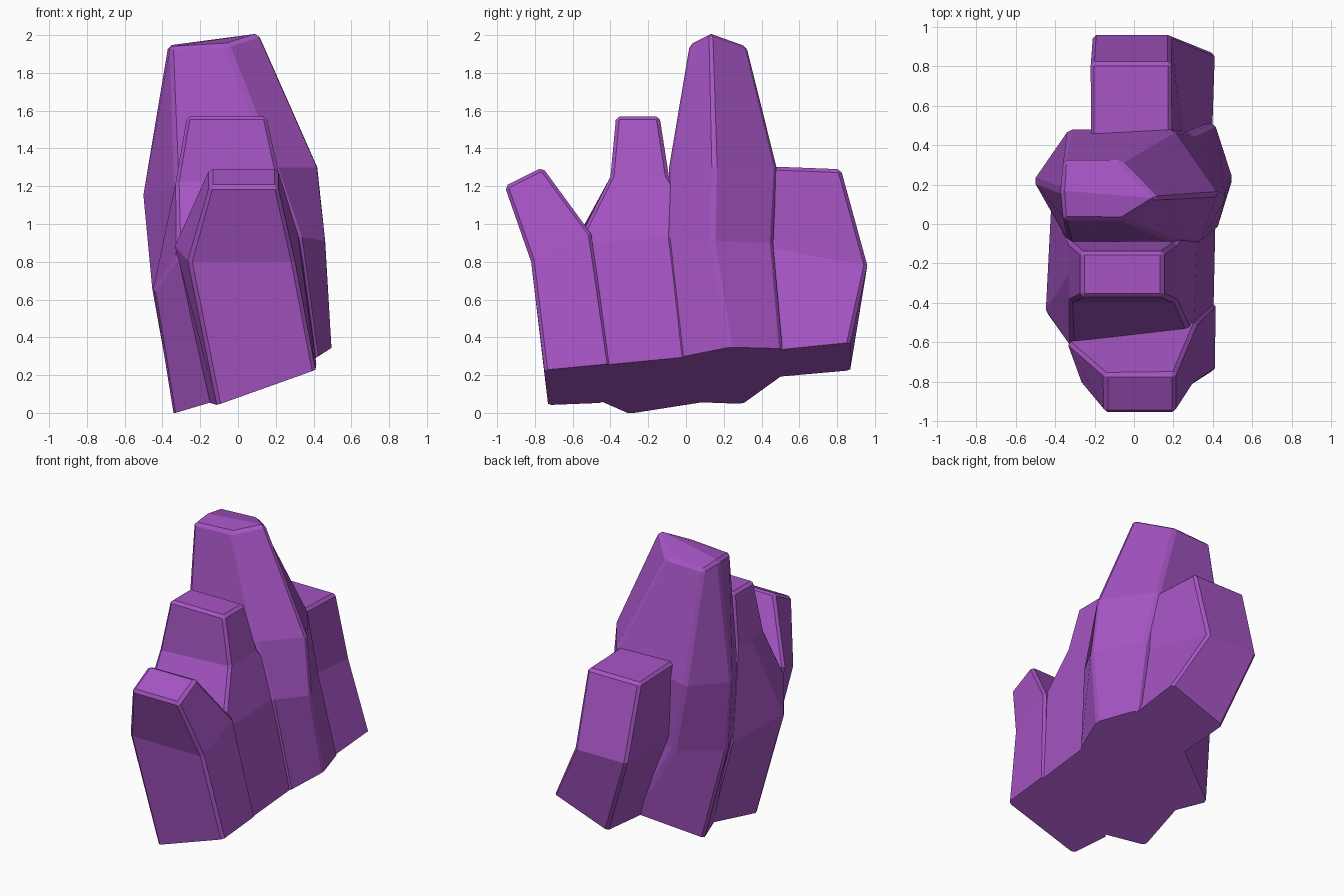
import bpy, bmesh
from mathutils import Vector

if "Cube" in bpy.data.objects:
    bpy.data.objects.remove(bpy.data.objects["Cube"])

purple = bpy.data.materials.new("purple_crystal")
purple.diffuse_color = (0.38, 0.09, 0.55, 1)
purple.use_nodes = True
purple.node_tree.nodes["Principled BSDF"].inputs["Base Color"].default_value = purple.diffuse_color
BASE, SLOPE_X, SLOPE_Y = 0.147, 0.36, 0.09   # sloping cut under all shards


def shard(name, base, *rings):
    """Loft a shard from below the sloping base through each ring, then chip its edges."""
    foot = [Vector((x, y, BASE + SLOPE_X * x + SLOPE_Y * y)) for x, y in base]
    rings = [[Vector(p) for p in ring] for ring in rings]
    below = [p + (p - q) * 0.15 for p, q in zip(foot, rings[0])]
    n = len(base)
    bm = bmesh.new()
    loops = [[bm.verts.new(p) for p in ring] for ring in [below, *rings]]
    for low, high in zip(loops, loops[1:]):
        for i in range(n):
            j = (i + 1) % n
            bm.faces.new((low[i], low[j], high[j], high[i]))
    bm.faces.new(loops[0][::-1])
    top = loops[-1]
    if n == 6:                               # six-sided tips have a slight ridge
        bm.faces.new((top[0], top[1], top[2], top[5]))
        bm.faces.new((top[2], top[3], top[4], top[5]))
    else:
        bm.faces.new(top)
    bmesh.ops.recalc_face_normals(bm, faces=bm.faces)
    mesh = bpy.data.meshes.new(name)
    bm.to_mesh(mesh)
    bm.free()
    mesh.materials.append(purple)
    obj = bpy.data.objects.new(name, mesh)
    bpy.context.collection.objects.link(obj)
    bevel = obj.modifiers.new("chipped_edges", "BEVEL")
    bevel.width = 0.018
    bevel.segments = 1
    bevel.limit_method = "ANGLE"
    bevel.angle_limit = 0.5
    return obj


# Short front shard, leaning forward
front = shard("front_shard",
              [(-.11, -.73), (.41, -.75), (.415, -.4), (-.15, -.44)],
              [(-.26, -.82, .8), (.3, -.82, .8), (.32, -.5, .95), (-.34, -.6, .89)],
              [(-.15, -.96, 1.2), (.21, -.96, 1.2), (.21, -.76, 1.3), (-.15, -.76, 1.3)])

# Medium shard behind it
middle = shard("middle_shard",
               [(-.05, -.5), (.4, -.6), (.415, .1), (-.27, .12), (-.345, -.3)],
               [(-.32, -.63, .83), (.3, -.58, .89), (.33, .1, .95), (-.42, .1, .65), (-.45, -.45, .65)],
               [(-.33, -.4, 1.22), (.22, -.4, 1.25), (.22, -.09, 1.25), (-.33, -.09, 1.22), (-.33, -.25, 1.22)],
               [(-.27, -.37, 1.57), (.15, -.37, 1.57), (.15, -.14, 1.57), (-.27, -.14, 1.57), (-.27, -.25, 1.57)])

# Tall six-sided shard
tall = shard("tall_shard",
             [(-.27, .07), (.42, -.03), (.5, .23), (.41, .51), (.03, .53), (-.35, .3)],
             [(-.37, -.05, .75), (.33, -.1, .93), (.47, .14, .91), (.3, .46, .9), (-.24, .48, .7), (-.46, .2, .65)],
             [(-.33, -.09, 1.2), (.2, -.09, 1.3), (.43, .15, 1.3), (.2, .48, 1.3), (-.33, .48, 1.17), (-.51, .22, 1.15)],
             [(-.36, .02, 1.94), (-.06, .02, 1.95), (.12, .13, 2.01), (-.07, .32, 1.94), (-.36, .32, 1.93), (-.37, .17, 1.945)])

# Blunt back shard
back = shard("back_shard",
             [(0, .3), (.41, .3), (.41, .87), (0, .87)],
             [(-.2, .3, .8), (.28, .3, .9), (.19, .96, .78), (-.21, .96, .78)],
             [(-.22, .3, 1.31), (.19, .3, 1.31), (.19, .82, 1.29), (-.22, .82, 1.29)])

# Fuse the shards into one solid
for other in (middle, front, back):
    union = tall.modifiers.new("fuse", "BOOLEAN")
    union.operation = "UNION"
    union.solver = "EXACT"
    union.object = other
bpy.context.view_layer.update()
fused = bpy.data.meshes.new_from_object(tall.evaluated_get(bpy.context.evaluated_depsgraph_get()))
for part in (front, middle, tall, back):
    bpy.data.objects.remove(part)

# Trim everything flat on the sloping base
bm = bmesh.new()
bm.from_mesh(fused)
cut = bmesh.ops.bisect_plane(bm, geom=bm.verts[:] + bm.edges[:] + bm.faces[:], dist=1e-5,
                             plane_co=(0, 0, BASE), plane_no=(-SLOPE_X, -SLOPE_Y, 1),
                             clear_inner=True)
rim = [e for e in cut["geom_cut"] if isinstance(e, bmesh.types.BMEdge)]
bmesh.ops.triangle_fill(bm, edges=rim, use_beauty=True)
bmesh.ops.recalc_face_normals(bm, faces=bm.faces)
bm.to_mesh(fused)
bm.free()
cluster = bpy.data.objects.new("crystal_cluster", fused)
bpy.context.collection.objects.link(cluster)
